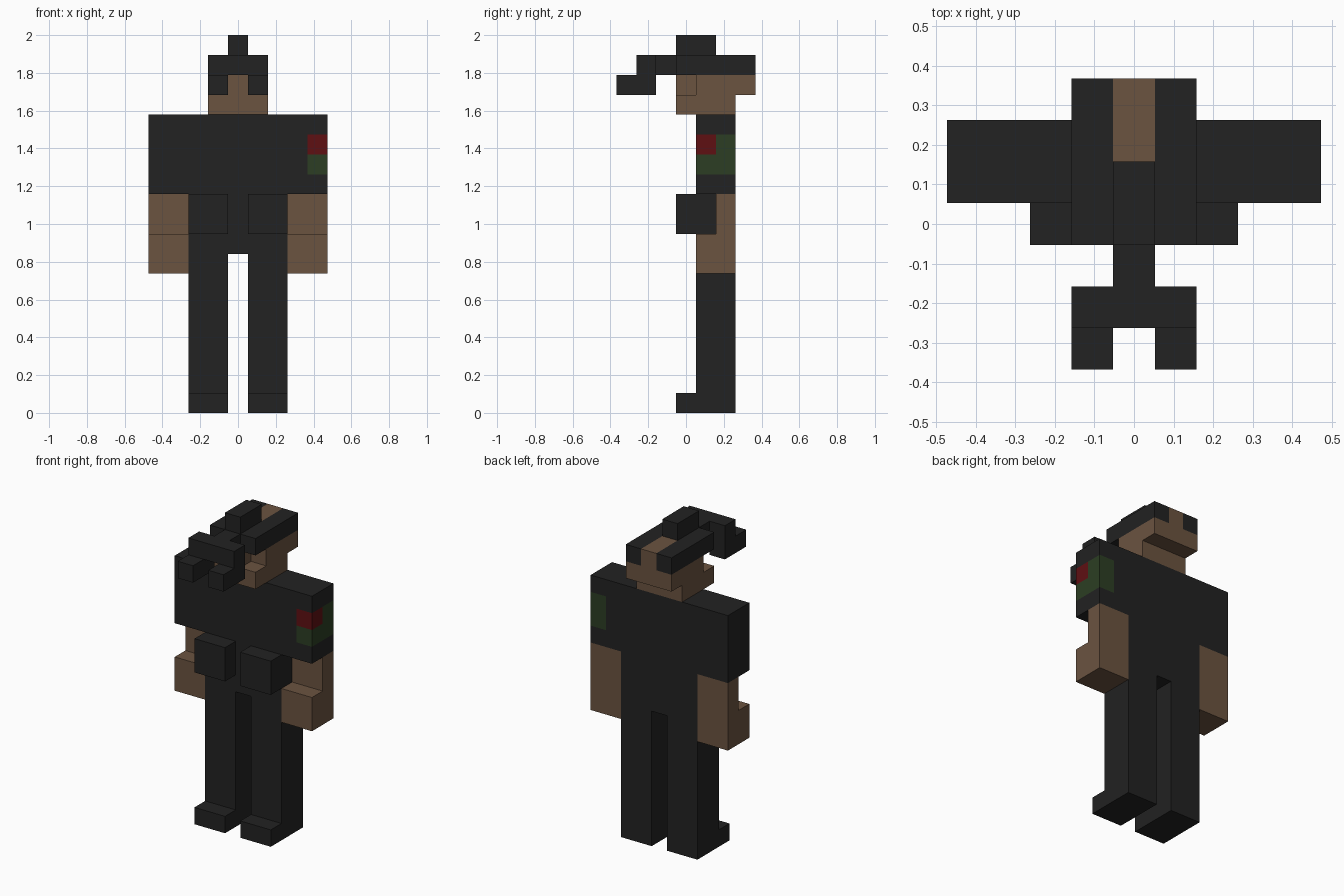
import bpy
import bmesh
from mathutils import Vector

U = 2 / 19  # size of one voxel

cube = bpy.data.objects.get("Cube")
if cube:
    bpy.data.objects.remove(cube, do_unlink=True)


def material(name, rgb):
    m = bpy.data.materials.new(name)
    m.use_nodes = True
    m.diffuse_color = (*rgb, 1)
    m.node_tree.nodes["Principled BSDF"].inputs["Base Color"].default_value = (*rgb, 1)
    return m


BLACK = material("black cloth", (0.016, 0.016, 0.016))
SKIN = material("brown skin", (0.147, 0.087, 0.051))
RED = material("patch red", (0.112, 0.005, 0.006))
GREEN = material("patch green", (0.025, 0.048, 0.017))


def box(name, mat, x, y, z):
    """Block spanning the given (low, high) voxel ranges."""
    bm = bmesh.new()
    bmesh.ops.create_cube(bm, size=1)
    for v in bm.verts:
        v.co = Vector([(lo + (c + 0.5) * (hi - lo)) * U
                       for c, (lo, hi) in zip(v.co, (x, y, z))])
    mesh = bpy.data.meshes.new(name)
    bm.to_mesh(mesh)
    bm.free()
    mesh.materials.append(mat)
    ob = bpy.data.objects.new(name, mesh)
    bpy.context.collection.objects.link(ob)
    return ob


def pair(name, mat, x, y, z):
    """The same block on the left (+x) and the right (-x)."""
    box("left_" + name, mat, x, y, z)
    box("right_" + name, mat, (-x[1], -x[0]), y, z)


BODY = (0.5, 2.5)    # depth of the body
LIMB = (0.5, 2.5)    # width of a leg
ARM = (2.5, 4.5)     # width of an arm
SIDE = (0.5, 1.5)    # side column of the head
MID = (-0.5, 0.5)    # middle column
HEAD = (-1.5, 1.5)   # full head width

# Legs, hips and arms
pair("leg", BLACK, LIMB, BODY, (0, 11))
pair("toe", BLACK, LIMB, MID, (0, 1))
pair("belt_pouch", BLACK, LIMB, MID, (9, 11))
box("crotch", BLACK, MID, BODY, (8, 11))
pair("upper_arm", SKIN, ARM, (1.5, 2.5), (9, 11))
pair("forearm", SKIN, ARM, BODY, (7, 9))

# Torso, cut so that the sleeve patch is part of its surface
torso = box("torso", BLACK, (-4.5, 4.5), BODY, (11, 15))
torso.data.materials.append(RED)
torso.data.materials.append(GREEN)
bm = bmesh.new()
bm.from_mesh(torso.data)
for axis, pos in (("X", 3.5), ("Y", 1.5), ("Z", 12), ("Z", 13), ("Z", 14)):
    n = Vector([float(axis == a) for a in "XYZ"])
    bmesh.ops.bisect_plane(bm, geom=bm.verts[:] + bm.edges[:] + bm.faces[:],
                           plane_co=n * pos * U, plane_no=n)
for f in bm.faces:
    c = f.calc_center_median() / U
    if c.x > 3.5 and 12 < c.z < 14:
        f.material_index = 1 if c.z > 13 and c.y < 1.5 else 2
bm.to_mesh(torso.data)
bm.free()

# Head
box("chin", SKIN, HEAD, (-0.5, 2.5), (15, 16))
box("face", SKIN, HEAD, (0.5, 3.5), (16, 17))
box("nose", SKIN, MID, MID, (16, 17))
box("crown", SKIN, MID, (1.5, 3.5), (17, 18))

# Headgear with raised goggles
pair("head_strap", BLACK, SIDE, (-0.5, 3.5), (17, 18))
box("headgear_ridge", BLACK, MID, (-0.5, 1.5), (17, 19))
box("goggle_mount", BLACK, MID, (-1.5, -0.5), (17, 18))
box("goggle_bar", BLACK, HEAD, (-2.5, -1.5), (17, 18))
pair("goggle_tube", BLACK, SIDE, (-3.5, -1.5), (16, 17))
